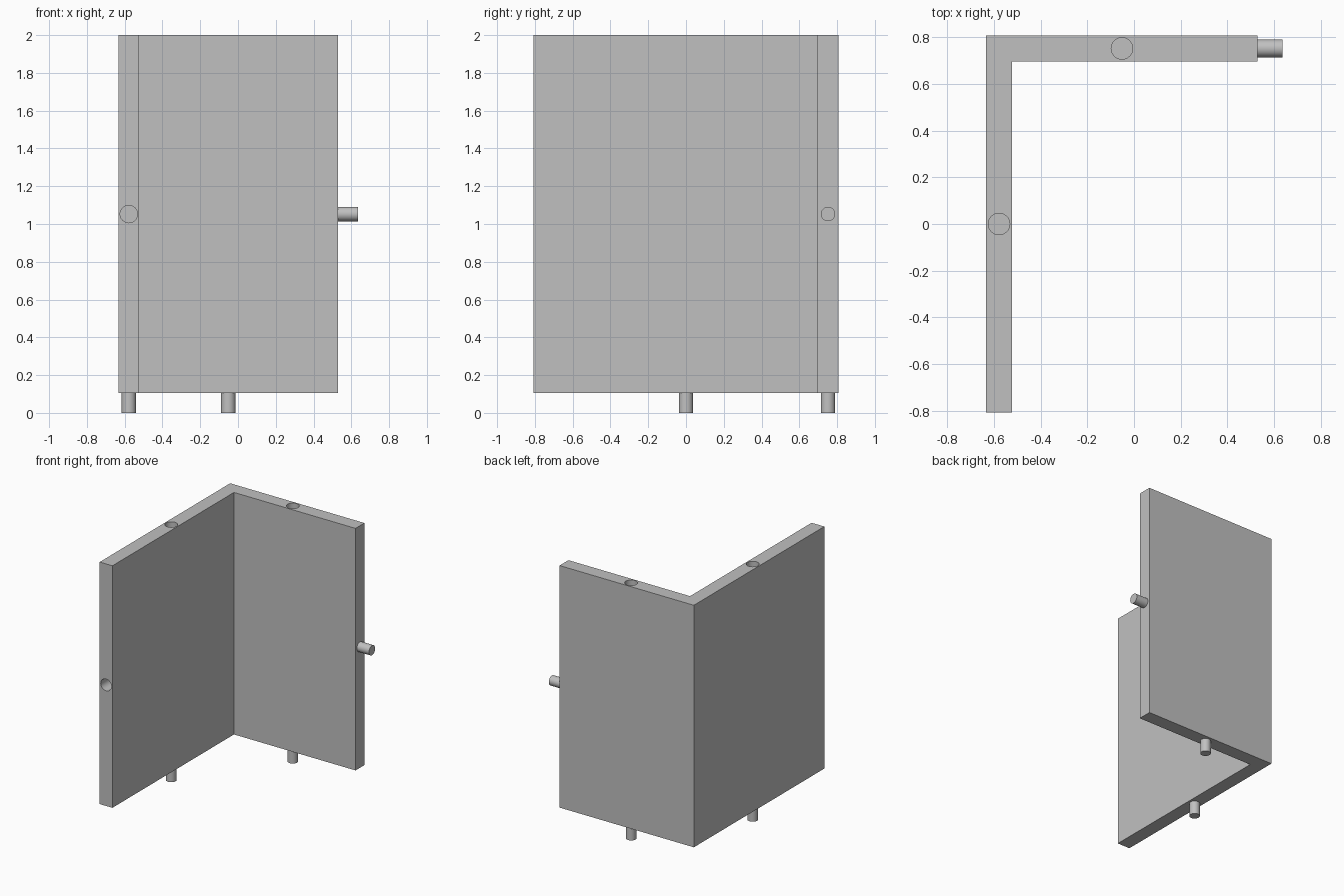
import bpy
import bmesh
from math import radians
from mathutils import Vector

default = bpy.data.objects.get("Cube")
if default:
    bpy.data.objects.remove(default, do_unlink=True)

# Main dimensions
LEFT, RIGHT = -0.633, 0.53
FRONT, BACK = -0.807, 0.807
BOTTOM, TOP = 0.105, 2.0
THICK = 0.11
PEG_R, HOLE_R, REACH = 0.038, 0.046, 0.105
MID_Z = (BOTTOM + TOP) / 2
MID_X = (LEFT + RIGHT) / 2
SIDE_X = LEFT + THICK / 2
BACK_Y = BACK - THICK / 2

grey = bpy.data.materials.new("light grey")
grey.use_nodes = True
colour = (0.53, 0.53, 0.53, 1)
grey.diffuse_color = colour
grey.node_tree.nodes["Principled BSDF"].inputs["Base Color"].default_value = colour


def activate(obj):
    bpy.ops.object.select_all(action="DESELECT")
    obj.select_set(True)
    bpy.context.view_layer.objects.active = obj


def rod(name, start, end, radius):
    """Cylinder running between two points."""
    start, end = Vector(start), Vector(end)
    axis = end - start
    bpy.ops.mesh.primitive_cylinder_add(
        vertices=48, radius=radius, depth=axis.length, location=(start + end) / 2,
        rotation=axis.to_track_quat("Z", "Y").to_euler())
    obj = bpy.context.object
    obj.name = name
    obj.data.materials.append(grey)
    bpy.ops.object.shade_smooth_by_angle(angle=radians(30))
    return obj


# Corner wall: L-shaped footprint pulled up to full height
footprint = [(LEFT, FRONT), (LEFT + THICK, FRONT), (LEFT + THICK, BACK - THICK),
             (RIGHT, BACK - THICK), (RIGHT, BACK), (LEFT, BACK)]
bm = bmesh.new()
base = bm.faces.new([bm.verts.new((x, y, BOTTOM)) for x, y in footprint])
pulled = bmesh.ops.extrude_face_region(bm, geom=[base])["geom"]
bmesh.ops.translate(bm, vec=(0, 0, TOP - BOTTOM),
                    verts=[v for v in pulled if isinstance(v, bmesh.types.BMVert)])
bmesh.ops.recalc_face_normals(bm, faces=bm.faces)
mesh = bpy.data.meshes.new("corner_wall")
bm.to_mesh(mesh)
bm.free()
mesh.materials.append(grey)
wall = bpy.data.objects.new("corner_wall", mesh)
bpy.context.collection.objects.link(wall)

# Sockets: blind holes in the top and front edges
sockets = {
    "side_top": ((SIDE_X, 0, TOP), (0, 0, -1)),
    "back_top": ((MID_X, BACK_Y, TOP), (0, 0, -1)),
    "front_edge": ((SIDE_X, FRONT, MID_Z), (0, 1, 0)),
}
for name, (mouth, inward) in sockets.items():
    mouth, inward = Vector(mouth), Vector(inward)
    cutter = rod(name + "_socket_cutter", mouth - inward * 0.05,
                 mouth + inward * (REACH + 0.01), HOLE_R)
    cutter.hide_render = True
    activate(wall)
    cut = wall.modifiers.new(name, "BOOLEAN")
    cut.operation = "DIFFERENCE"
    cut.solver = "EXACT"
    cut.object = cutter
    bpy.ops.object.modifier_apply(modifier=cut.name)
    bpy.data.objects.remove(cutter, do_unlink=True)

activate(wall)
bpy.ops.object.shade_smooth_by_angle(angle=radians(30))

# Pegs: matching pins under the walls and on the free end
pegs = {
    "side_bottom_peg": ((SIDE_X, 0, BOTTOM), (0, 0, -1)),
    "back_bottom_peg": ((MID_X, BACK_Y, BOTTOM), (0, 0, -1)),
    "end_peg": ((RIGHT, BACK_Y, MID_Z), (1, 0, 0)),
}
for name, (root, outward) in pegs.items():
    root, outward = Vector(root), Vector(outward)
    rod(name, root - outward * 0.005, root + outward * REACH, PEG_R)
